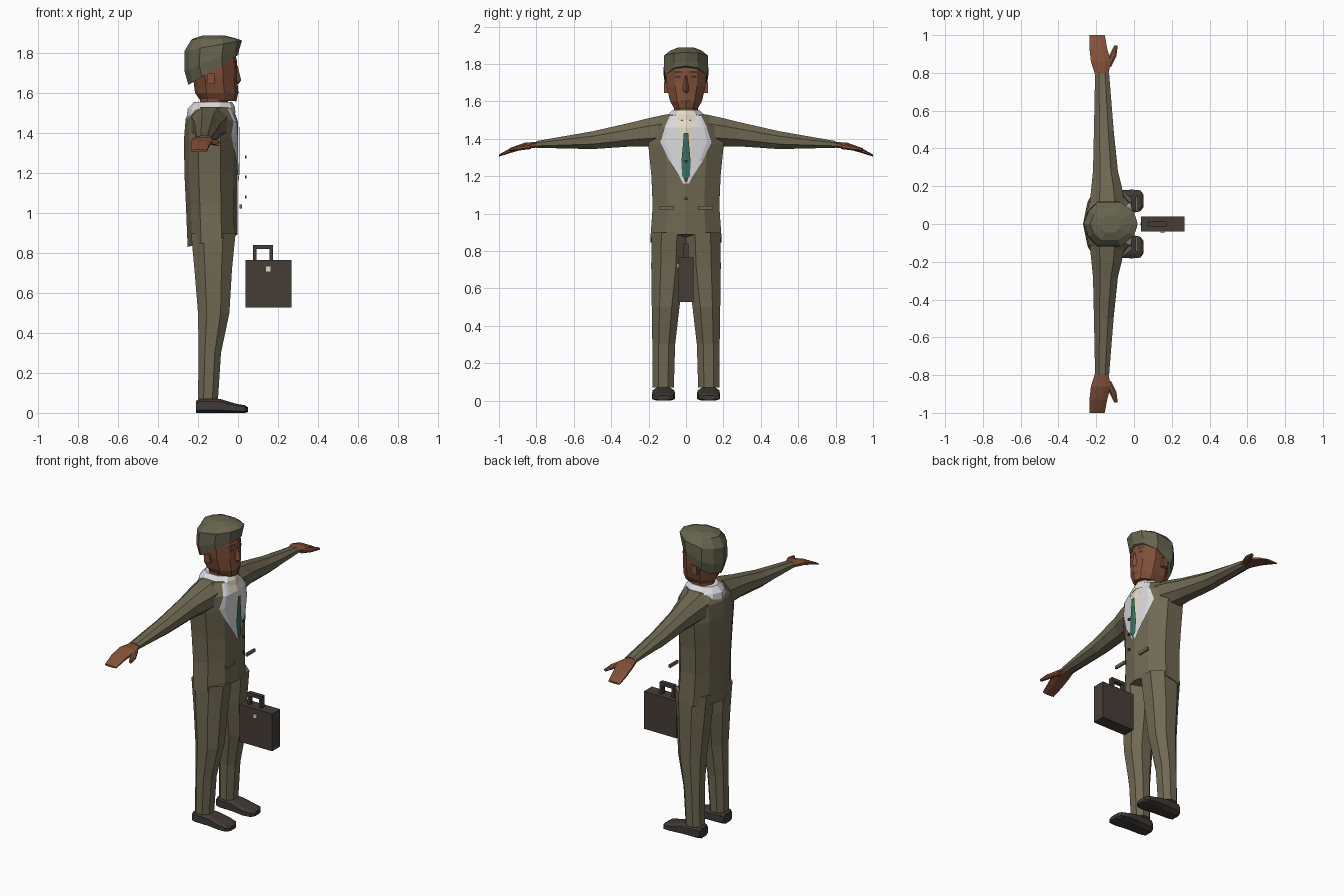
import bpy, bmesh
from mathutils import Vector
from mathutils.bvhtree import BVHTree

if "Cube" in bpy.data.objects:
    bpy.data.objects.remove(bpy.data.objects["Cube"])


def material(name, rgb):
    m = bpy.data.materials.new(name)
    m.diffuse_color = (*rgb, 1)
    m.use_nodes = True
    m.node_tree.nodes["Principled BSDF"].inputs["Base Color"].default_value = m.diffuse_color
    return m


SUIT = material("olive suit", (0.16, 0.14, 0.086))
HAIR = material("olive hair", (0.135, 0.128, 0.077))
SKIN = material("brown skin", (0.22, 0.08, 0.04))
WHITE = material("white lapel", (0.70, 0.70, 0.73))
CREAM = material("cream shirt", (0.78, 0.71, 0.56))
TEAL = material("teal tie", (0.04, 0.16, 0.12))
SHOE = material("dark shoe", (0.05, 0.042, 0.036))
CASE = material("dark case", (0.06, 0.047, 0.038))


def finish(name, bm, mat, mirror=False):
    bmesh.ops.recalc_face_normals(bm, faces=bm.faces)
    me = bpy.data.meshes.new(name)
    bm.to_mesh(me)
    bm.free()
    me.materials.append(mat)
    ob = bpy.data.objects.new(name, me)
    bpy.context.collection.objects.link(ob)
    if mirror:
        mod = ob.modifiers.new("mirror", 'MIRROR')
        mod.use_axis = (False, True, False)
    return ob


def loft(name, rings, mat, mirror=False):
    bm = bmesh.new()
    vs = [[bm.verts.new(p) for p in r] for r in rings]
    n = len(vs[0])
    for a, b in zip(vs, vs[1:]):
        for i in range(n):
            j = (i + 1) % n
            bm.faces.new((a[i], a[j], b[j], b[i]))
    bm.faces.new(vs[0])
    bm.faces.new(vs[-1])
    return finish(name, bm, mat, mirror)


def body_ring(zf, zb, xb, xf, hw):
    """Ten-sided ring; height runs from zf at the front to zb at the back."""
    d = xf - xb
    half = [(xf, 0), (xf - .07 * d, .55 * hw), (xf - .32 * d, hw),
            (xb + .27 * d, hw), (xb + .09 * d, .58 * hw), (xb, 0)]
    pts = half + [(x, -y) for x, y in half[-2:0:-1]]
    return [(x, y, zb + (zf - zb) * (x - xb) / d) for x, y in pts]


def limb(name, axis, rows, mat, c=.28):
    """Mirrored eight-sided limb; rows hold (station, a0, a1, b0, b1)."""
    rings = []
    for s, a0, a1, b0, b1 in rows:
        ca, cb = (a1 - a0) * c, (b1 - b0) * c
        ring = [(a0 + ca, b0), (a1 - ca, b0), (a1, b0 + cb), (a1, b1 - cb),
                (a1 - ca, b1), (a0 + ca, b1), (a0, b1 - cb), (a0, b0 + cb)]
        place = {'x': lambda a, b: (s, a, b), 'y': lambda a, b: (a, s, b),
                 'z': lambda a, b: (a, b, s)}[axis]
        rings.append([place(a, b) for a, b in ring])
    return loft(name, rings, mat, True)


def box(name, x0, x1, y0, y1, z0, z1, mat, mirror=False):
    rings = [[(x0, y0, z), (x1, y0, z), (x1, y1, z), (x0, y1, z)] for z in (z0, z1)]
    return loft(name, rings, mat, mirror)


def plate(name, base, rows, off, mat, mirror=False, cols=5):
    """Thin strip laid on the front of base; rows hold (z, y0, y1)."""
    me = base.data
    tree = BVHTree.FromPolygons([v.co for v in me.vertices],
                                [p.vertices[:] for p in me.polygons])
    bm, grid = bmesh.new(), []
    for z, y0, y1 in rows:
        line = []
        for i in range(cols):
            y = y0 + (y1 - y0) * i / (cols - 1)
            hit = tree.ray_cast(Vector((1, y, z)), Vector((-1, 0, 0)))[0]
            line.append(bm.verts.new(((hit.x if hit else -.06) + off, y, z)))
        grid.append(line)
    for a, b in zip(grid, grid[1:]):
        for i in range(cols - 1):
            bm.faces.new((a[i], b[i], b[i + 1], a[i + 1]))
    return finish(name, bm, mat, mirror)


# Jacket
jacket = loft("jacket", [body_ring(*r) for r in (
    (.89, .83, -.252, -.003, .19), (1.05, 1.03, -.26, -.003, .178),
    (1.2, 1.2, -.268, -.003, .185), (1.37, 1.37, -.27, -.003, .202),
    (1.46, 1.47, -.262, -.005, .19), (1.53, 1.53, -.225, -.03, .11))], SUIT)
limb("sleeve", 'y', [(.11, -.235, -.05, 1.36, 1.53), (.2, -.225, -.065, 1.36, 1.51),
                     (.28, -.217, -.085, 1.36, 1.49), (.5, -.212, -.108, 1.345, 1.44),
                     (.8, -.206, -.132, 1.352, 1.388)], SUIT)
box("pocket_flap", .008, .02, .065, .145, 1.023, 1.042, SUIT, True)

# Shirt front, lapels, tie and buttons
plate("shirt_front", jacket, [(1.525, -.055, .055), (1.46, -.05, .05), (1.4, -.045, .045),
                              (1.28, -.035, .035), (1.18, -.01, .01)], .004, CREAM)
plate("lapel", jacket, [(1.525, .05, .085), (1.46, .042, .115), (1.385, .034, .138),
                        (1.28, .026, .088), (1.2, .012, .036), (1.16, 0, .016)],
      .008, WHITE, True)
plate("tie", jacket, [(1.43, -.012, .012), (1.4, -.014, .014), (1.27, -.025, .025),
                      (1.2, -.02, .02), (1.18, -.006, .006)], .014, TEAL)
for z in (1.28, 1.18, 1.08):
    box("button", .034, .043, -.007, .007, z - .007, z + .007, CASE)

# Collar, with the shirt showing at the throat
collar = loft("collar", [body_ring(*r) for r in (
    (1.5, 1.47, -.258, -.012, .125), (1.53, 1.52, -.252, -.016, .1),
    (1.555, 1.555, -.22, -.03, .068))], WHITE)
collar.data.materials.append(CREAM)
for p in collar.data.polygons:
    if p.normal.x > .4 and abs(p.center.y) < .06:
        p.material_index = 1

# Trousers and shoes
limb("trouser_leg", 'z', [(.07, -.2, -.1, .065, .178), (.3, -.197, -.085, .058, .18),
                          (.5, -.2, -.043, .035, .183), (.72, -.218, -.03, .003, .186),
                          (.9, -.235, -.012, -.005, .184)], SUIT)
limb("shoe", 'x', [(-.21, .08, .162, 0, .06), (-.19, .068, .175, 0, .072),
                   (-.09, .063, .178, 0, .07), (-.01, .058, .182, 0, .046),
                   (.035, .068, .178, 0, .038), (.05, .09, .155, .004, .028)], SHOE, .2)

# Hands
limb("hand", 'y', [(.78, -.203, -.138, 1.355, 1.384), (.86, -.228, -.122, 1.347, 1.38),
                   (.93, -.236, -.142, 1.327, 1.355), (1.0, -.235, -.155, 1.305, 1.316)], SKIN)
limb("thumb", 'y', [(.83, -.16, -.122, 1.345, 1.374), (.89, -.132, -.093, 1.338, 1.365),
                    (.945, -.104, -.086, 1.335, 1.35)], SKIN)

# Head
loft("neck", [body_ring(1.5, 1.5, -.19, -.05, .065),
              body_ring(1.6, 1.6, -.19, -.05, .065)], SKIN)
head = loft("head", [body_ring(*r) for r in (
    (1.558, 1.565, -.19, -.008, .062), (1.6, 1.6, -.215, .001, .085),
    (1.68, 1.68, -.225, -.004, .104), (1.76, 1.76, -.23, -.006, .11),
    (1.83, 1.83, -.2, -.02, .095))], SKIN)
loft("nose", [[(-.01, -.008, 1.735), (-.002, 0, 1.738), (-.01, .008, 1.735)],
              [(-.01, -.019, 1.66), (.016, 0, 1.662), (-.01, .019, 1.66)],
              [(-.01, -.012, 1.645), (.002, 0, 1.645), (-.01, .012, 1.645)]], SKIN)
box("ear", -.155, -.118, .095, .118, 1.645, 1.70, SKIN, True)
plate("eye", head, [(1.738, .03, .056), (1.724, .03, .056)], .004, SHOE, True, 3)
plate("eyebrow", head, [(1.763, .018, .065), (1.752, .018, .065)], .004, SHOE, True, 3)
plate("mouth", head, [(1.606, -.028, .028), (1.6, -.028, .028)], .003, SHOE)
loft("hair", [body_ring(*r) for r in (
    (1.79, 1.64, -.248, .001, .112), (1.815, 1.71, -.268, .006, .119),
    (1.862, 1.81, -.267, .02, .117), (1.873, 1.868, -.232, -.012, .085),
    (1.888, 1.886, -.18, -.07, .045))], HAIR)

# Briefcase
box("briefcase", .037, .268, -.04, .04, .528, .765, CASE)
for x in (.075, .158):
    box("handle_post", x, x + .018, -.014, .014, .76, .84, CASE)
box("handle_grip", .075, .176, -.014, .014, .82, .84, CASE)
box("lock_plate", .14, .162, -.047, -.039, .708, .732, CREAM)
